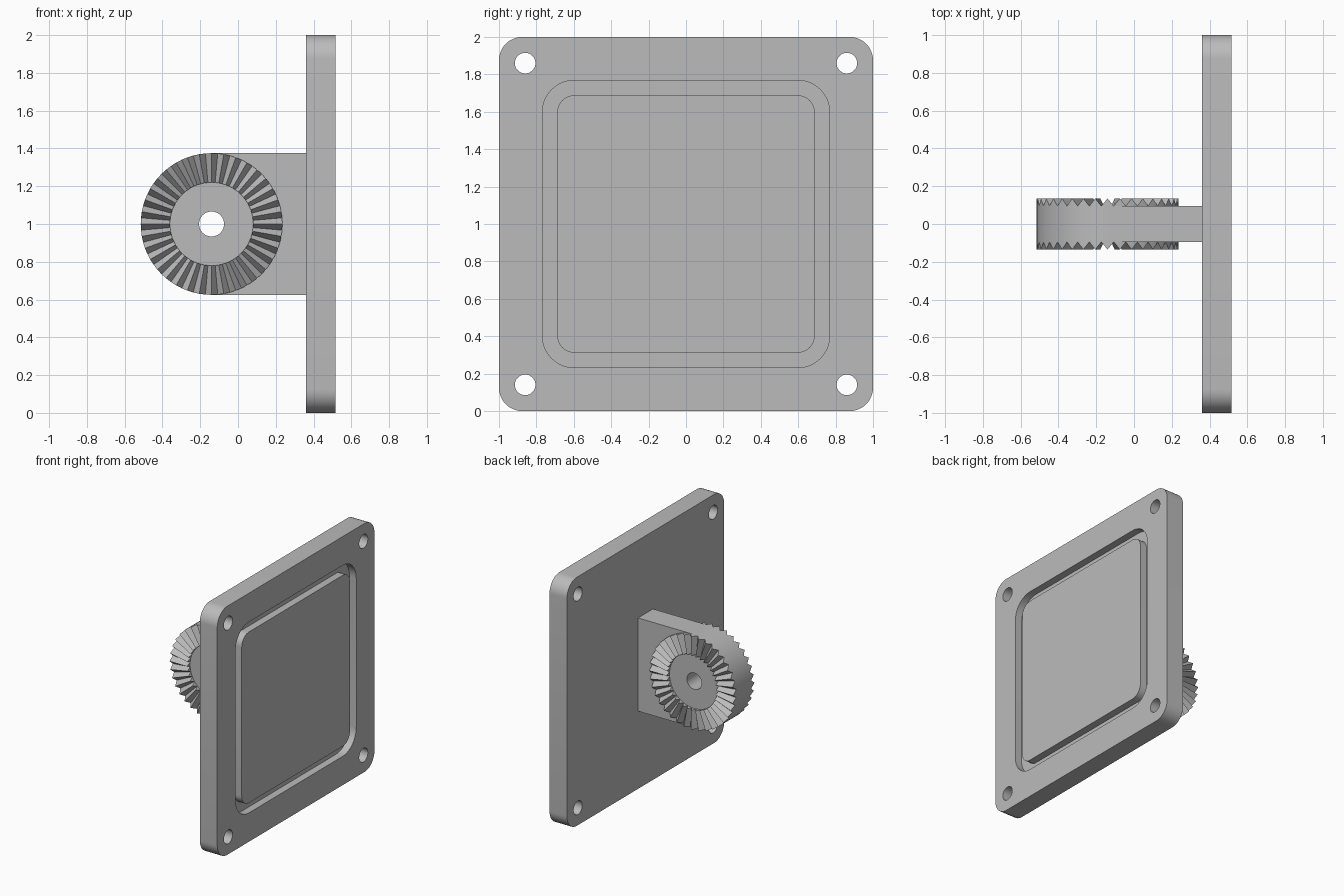
import bpy
import bmesh
from math import cos, sin, pi, radians

cube = bpy.data.objects.get("Cube")
if cube:
    bpy.data.objects.remove(cube, do_unlink=True)

GREY = (0.5, 0.5, 0.5, 1)
mat = bpy.data.materials.new("plain grey")
mat.use_nodes = True
mat.diffuse_color = GREY
mat.node_tree.nodes["Principled BSDF"].inputs["Base Color"].default_value = GREY

BACK, FACE = 0.36, 0.515      # plate faces along x
GROOVE = 0.06                 # seal groove depth
HUB_X, RADIUS, BORE, RIM = -0.14, 0.375, 0.066, 0.22
CORE, TIP = 0.095, 0.135      # half thickness at tooth root and tip
TEETH = 36


def finish(name, bm):
    bmesh.ops.remove_doubles(bm, verts=bm.verts, dist=1e-5)
    bmesh.ops.recalc_face_normals(bm, faces=bm.faces)
    mesh = bpy.data.meshes.new(name)
    bm.to_mesh(mesh)
    bm.free()
    mesh.materials.append(mat)
    obj = bpy.data.objects.new(name, mesh)
    bpy.context.collection.objects.link(obj)
    return obj


def smooth(obj):
    bpy.ops.object.select_all(action="DESELECT")
    obj.select_set(True)
    bpy.context.view_layer.objects.active = obj
    bpy.ops.object.shade_smooth_by_angle(angle=radians(30))


def prism(name, points, offset):
    """Extrude a closed outline of 3D points by an offset vector."""
    bm = bmesh.new()
    face = bm.faces.new([bm.verts.new(p) for p in points])
    extruded = bmesh.ops.extrude_face_region(bm, geom=[face])["geom"]
    moved = [g for g in extruded if isinstance(g, bmesh.types.BMVert)]
    bmesh.ops.translate(bm, verts=moved, vec=offset)
    return finish(name, bm)


def rounded_slab(name, half, r, x0, x1, cy=0, cz=1, steps=10):
    """Square slab with rounded corners, thickness along x."""
    points = []
    for quarter, (sy, sz) in enumerate([(1, 1), (-1, 1), (-1, -1), (1, -1)]):
        for i in range(steps + 1):
            a = (quarter + i / steps) * pi / 2
            points.append((x0, cy + sy * (half - r) + r * cos(a),
                           cz + sz * (half - r) + r * sin(a)))
    return prism(name, points, (x1 - x0, 0, 0))


def cut(target, cutter):
    mod = target.modifiers.new("cut", "BOOLEAN")
    mod.operation, mod.solver, mod.object = "DIFFERENCE", "EXACT", cutter
    bpy.context.view_layer.objects.active = target
    bpy.ops.object.modifier_apply(modifier=mod.name)
    bpy.data.objects.remove(cutter, do_unlink=True)


# Mounting plate with corner holes and a recess
plate = rounded_slab("mounting_plate", 1, 0.125, BACK, FACE)
cut(plate, rounded_slab("recess_cutter", 0.768, 0.17, FACE - GROOVE, FACE + 0.1))
for sy in (-1, 1):
    for sz in (-1, 1):
        cut(plate, rounded_slab("hole_cutter", 0.055, 0.05499, BACK - 0.1, FACE + 0.1,
                                sy * 0.86, 1 + sz * 0.86))
smooth(plate)

# Raised panel inside the recess, leaving the seal groove around it
smooth(rounded_slab("centre_panel", 0.688, 0.09, FACE - GROOVE, FACE))

# Arm from the plate to the toothed hub, hollowed where the hub sits
r_in = 0.3
outline = [(BACK, -CORE, 1 - RADIUS), (HUB_X, -CORE, 1 - RADIUS)]
outline += [(HUB_X + r_in * cos(a), -CORE, 1 + r_in * sin(a))
            for a in [-pi / 2 + pi * i / 24 for i in range(25)]]
outline += [(HUB_X, -CORE, 1 + RADIUS), (BACK, -CORE, 1 + RADIUS)]
smooth(prism("arm", outline, (0, 2 * CORE, 0)))

# Hub ring with radial teeth on both sides
bm = bmesh.new()
rings = []
for i in range(2 * TEETH):
    h = TIP if i % 2 == 0 else CORE
    a = pi * i / TEETH
    half = [(BORE, CORE), (RIM, CORE), (RIM, h), (RADIUS, h)]
    profile = half + [(r, -y) for r, y in reversed(half)]
    rings.append([bm.verts.new((HUB_X + r * cos(a), y, 1 + r * sin(a)))
                  for r, y in profile])
for i, ring in enumerate(rings):
    following = rings[(i + 1) % len(rings)]
    for j in range(len(ring)):
        k = (j + 1) % len(ring)
        bm.faces.new((ring[j], ring[k], following[k], following[j]))
smooth(finish("toothed_hub", bm))
